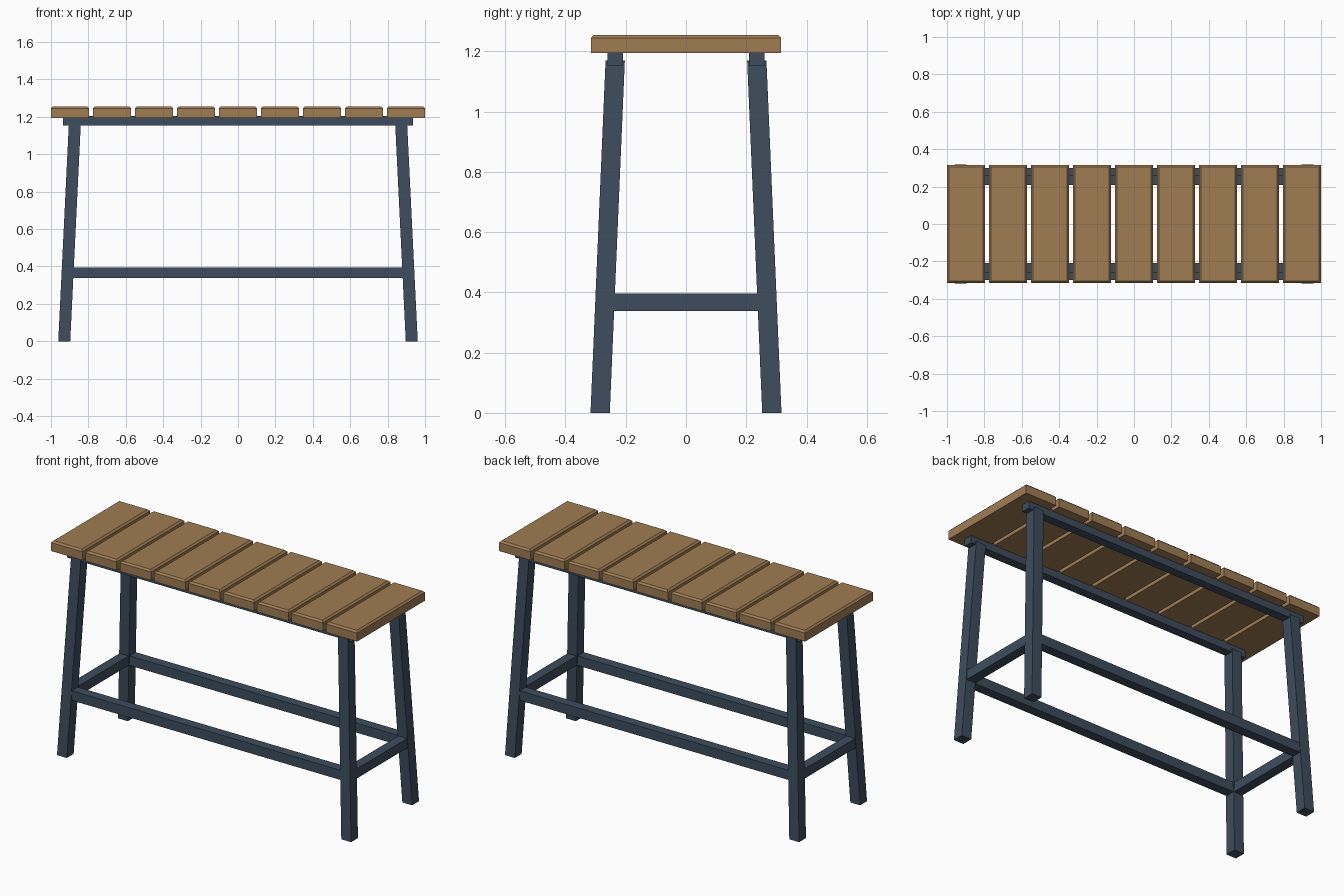
import bpy, bmesh

if "Cube" in bpy.data.objects:
    bpy.data.objects.remove(bpy.data.objects["Cube"])

def material(name, rgb):
    m = bpy.data.materials.new(name)
    m.diffuse_color = (*rgb, 1)
    m.use_nodes = True
    m.node_tree.nodes["Principled BSDF"].inputs["Base Color"].default_value = m.diffuse_color
    return m

WOOD = material("warm wood", (0.35, 0.205, 0.088))
STEEL = material("slate blue frame", (0.047, 0.073, 0.110))

def bar(name, size, loc, mat, lean=(0, 0), chamfer=0):
    """Box; lean shifts the top sideways, chamfer bevels the top edges."""
    bm = bmesh.new()
    bmesh.ops.create_cube(bm, size=1)
    for v in bm.verts:
        up = v.co.z > 0
        for i in range(3):
            v.co[i] = v.co[i] * size[i] + loc[i]
        if up:
            v.co.x += lean[0]
            v.co.y += lean[1]
    if chamfer:
        top = loc[2] + size[2] / 2 - 1e-4
        edges = [e for e in bm.edges if all(v.co.z > top for v in e.verts)]
        bmesh.ops.bevel(bm, geom=edges, offset=chamfer, segments=1, affect='EDGES')
    me = bpy.data.meshes.new(name)
    bm.to_mesh(me)
    bm.free()
    me.materials.append(mat)
    ob = bpy.data.objects.new(name, me)
    bpy.context.collection.objects.link(ob)
    return ob

# seat slats
N, W = 9, 0.204
for i in range(N):
    x = -1 + W / 2 + i * (2 - W) / (N - 1)
    bar(f"seat_slat_{i + 1}", (W, 0.632, 0.06), (x, 0, 1.225), WOOD, chamfer=0.01)

for sy, depth in ((-1, "front"), (1, "back")):
    # rail under the slats and long lower stretcher
    bar(f"{depth}_top_rail", (1.87, 0.052, 0.051), (0, sy * 0.235, 1.1785), STEEL)
    bar(f"{depth}_stretcher", (1.82, 0.057, 0.057), (0, sy * 0.27, 0.367), STEEL)
    # splayed legs
    for sx, side in ((-1, "left"), (1, "right")):
        bar(f"{depth}_{side}_leg", (0.064, 0.064, 1.17),
            (sx * 0.929, sy * 0.285, 0.585), STEEL, lean=(-sx * 0.057, -sy * 0.05))

# short side stretchers
for sx, side in ((-1, "left"), (1, "right")):
    bar(f"{side}_stretcher", (0.057, 0.54, 0.057), (sx * 0.911, 0, 0.367), STEEL)
